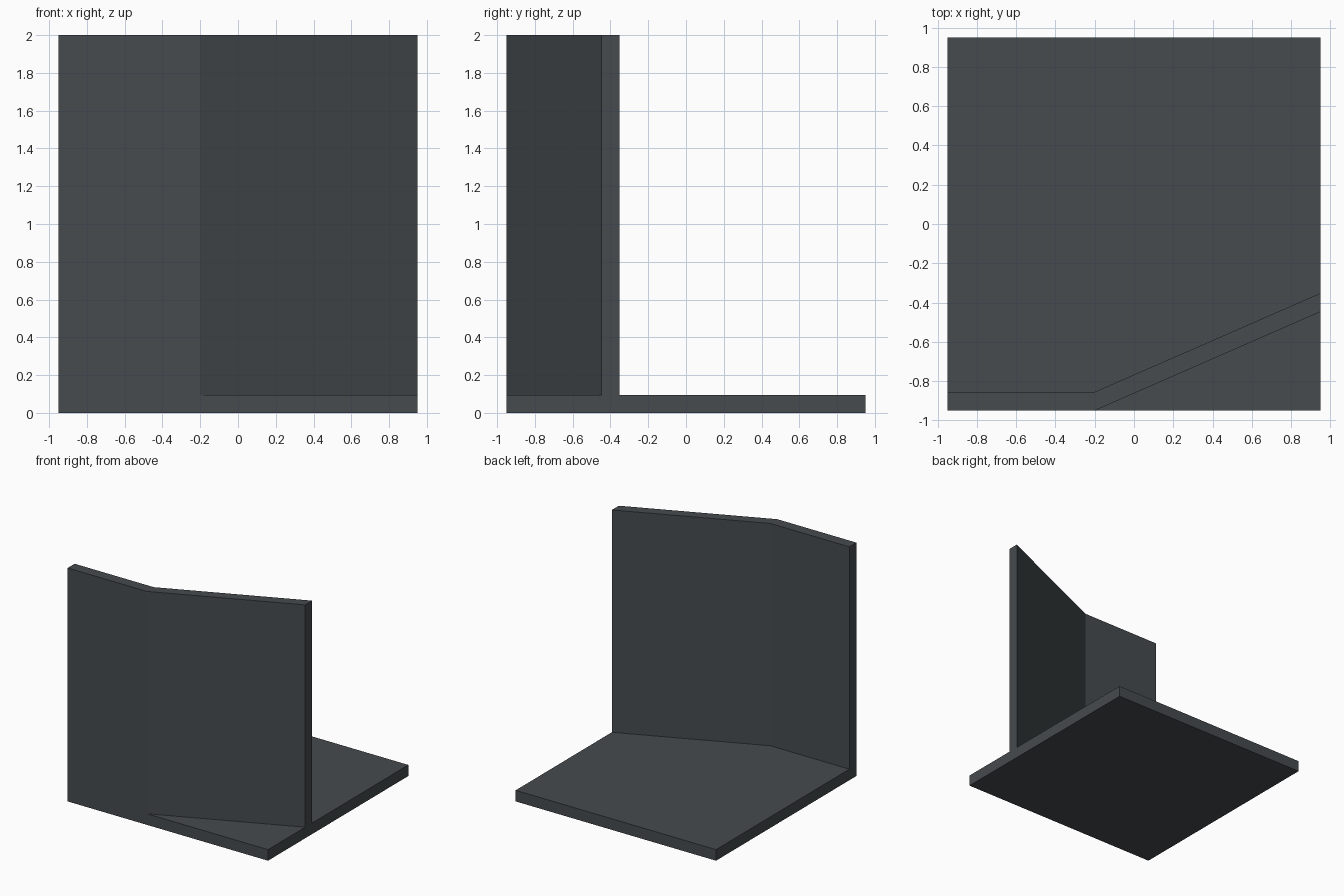
import bpy, bmesh

if "Cube" in bpy.data.objects:
    bpy.data.objects.remove(bpy.data.objects["Cube"])

slate = bpy.data.materials.new("dark slate grey")
slate.diffuse_color = (0.061, 0.070, 0.076, 1)
slate.use_nodes = True
slate.node_tree.nodes["Principled BSDF"].inputs["Base Color"].default_value = slate.diffuse_color


def prism(name, outline, z0, z1):
    """Extrude a floor-plan outline from z0 to z1."""
    bm = bmesh.new()
    face = bm.faces.new([bm.verts.new((x, y, z0)) for x, y in outline])
    ext = bmesh.ops.extrude_face_region(bm, geom=[face])
    for v in ext["geom"]:
        if isinstance(v, bmesh.types.BMVert):
            v.co.z = z1
    bmesh.ops.recalc_face_normals(bm, faces=bm.faces)
    mesh = bpy.data.meshes.new(name)
    bm.to_mesh(mesh)
    bm.free()
    mesh.materials.append(slate)
    obj = bpy.data.objects.new(name, mesh)
    bpy.context.collection.objects.link(obj)
    return obj


H, T = 0.95, 0.095

# square floor slab
prism("floor_slab", [(-H, -H), (H, -H), (H, H), (-H, H)], 0, T)

# wall that runs along the front edge, then bends inward to the right
front = [(-H, -H), (-0.2, -H), (H, -0.447)]
back = [(x, y + T) for x, y in reversed(front)]
prism("bent_wall", front + back, T, 2.0)
